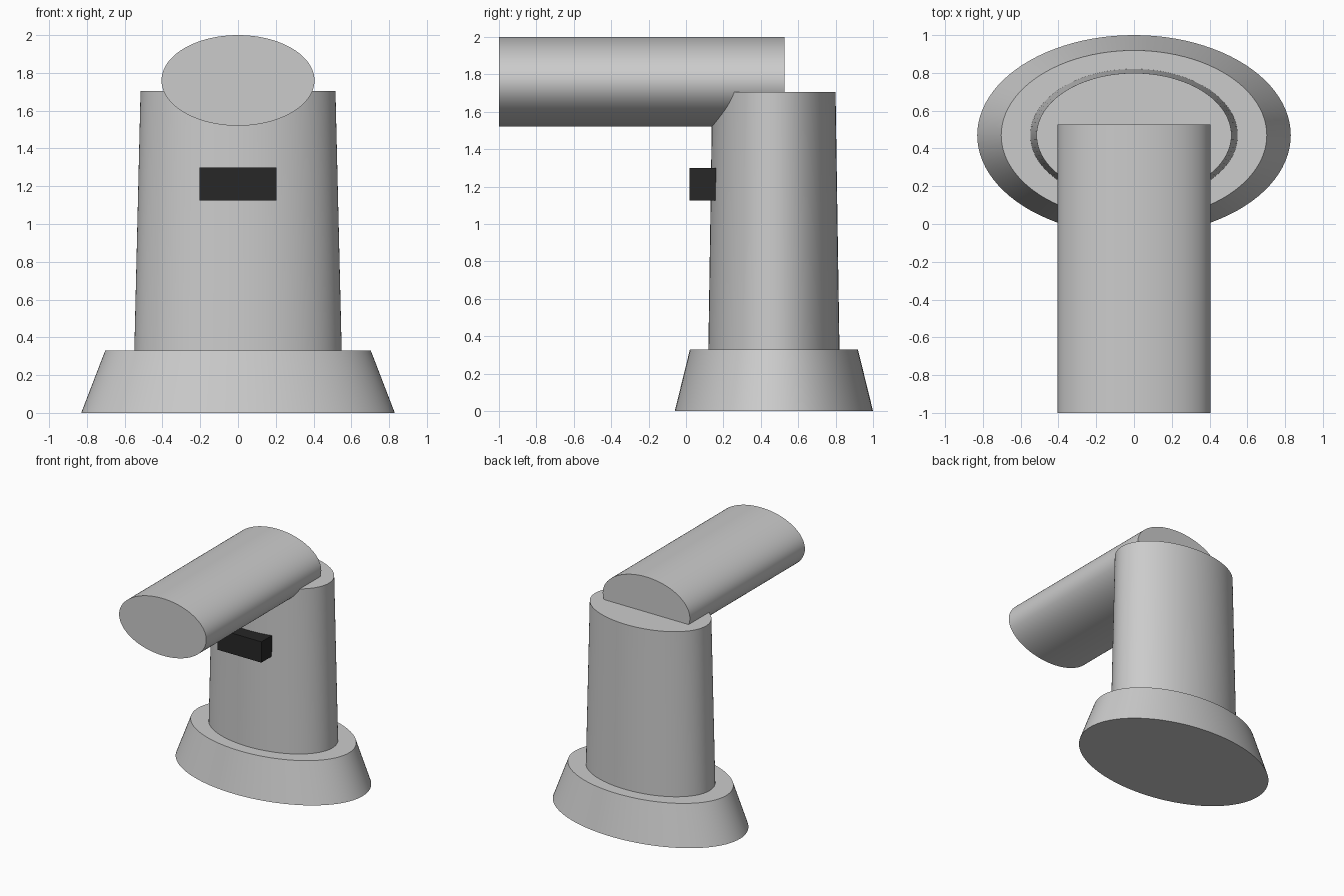
import bpy, math

if "Cube" in bpy.data.objects:
    bpy.data.objects.remove(bpy.data.objects["Cube"])

SIDES = 96


def elliptic_part(name, centre, length, half_bottom, half_top, ratio, rotation=(0, 0, 0)):
    """Capped elliptical frustum; ratio = short half-axis / long half-axis."""
    bpy.ops.mesh.primitive_cone_add(vertices=SIDES, radius1=half_bottom, radius2=half_top,
                                    depth=length, location=centre, rotation=rotation)
    ob = bpy.context.object
    ob.name = name
    ob.scale = (1, ratio, 1)
    bpy.ops.object.transform_apply(location=False, rotation=True, scale=True)
    bpy.ops.object.shade_smooth_by_angle(angle=math.radians(30))
    return ob


# Flared foot
elliptic_part("base", (0, 0.47, 0.165), 0.33, 0.83, 0.703, 0.53 / 0.83)

# Slightly tapered upright
elliptic_part("column", (0, 0.47, 1.0175), 1.375, 0.549, 0.516, 0.53 / 0.83)

# Horizontal oval spout reaching forward from the column top
elliptic_part("spout", (0, -0.2365, 1.76), 1.527, 0.405, 0.405, 0.24 / 0.405,
              (math.radians(90), 0, 0))

# Dark sensor window on the column front
bpy.ops.mesh.primitive_cube_add(size=1, location=(0, 0.09, 1.2125))
sensor = bpy.context.object
sensor.name = "sensor_window"
sensor.scale = (0.406, 0.14, 0.175)
bpy.ops.object.transform_apply(location=False, rotation=False, scale=True)
dark = bpy.data.materials.new("dark_plastic")
dark.diffuse_color = (0.02, 0.02, 0.02, 1)
dark.use_nodes = True
dark.node_tree.nodes["Principled BSDF"].inputs["Base Color"].default_value = dark.diffuse_color
sensor.data.materials.append(dark)
